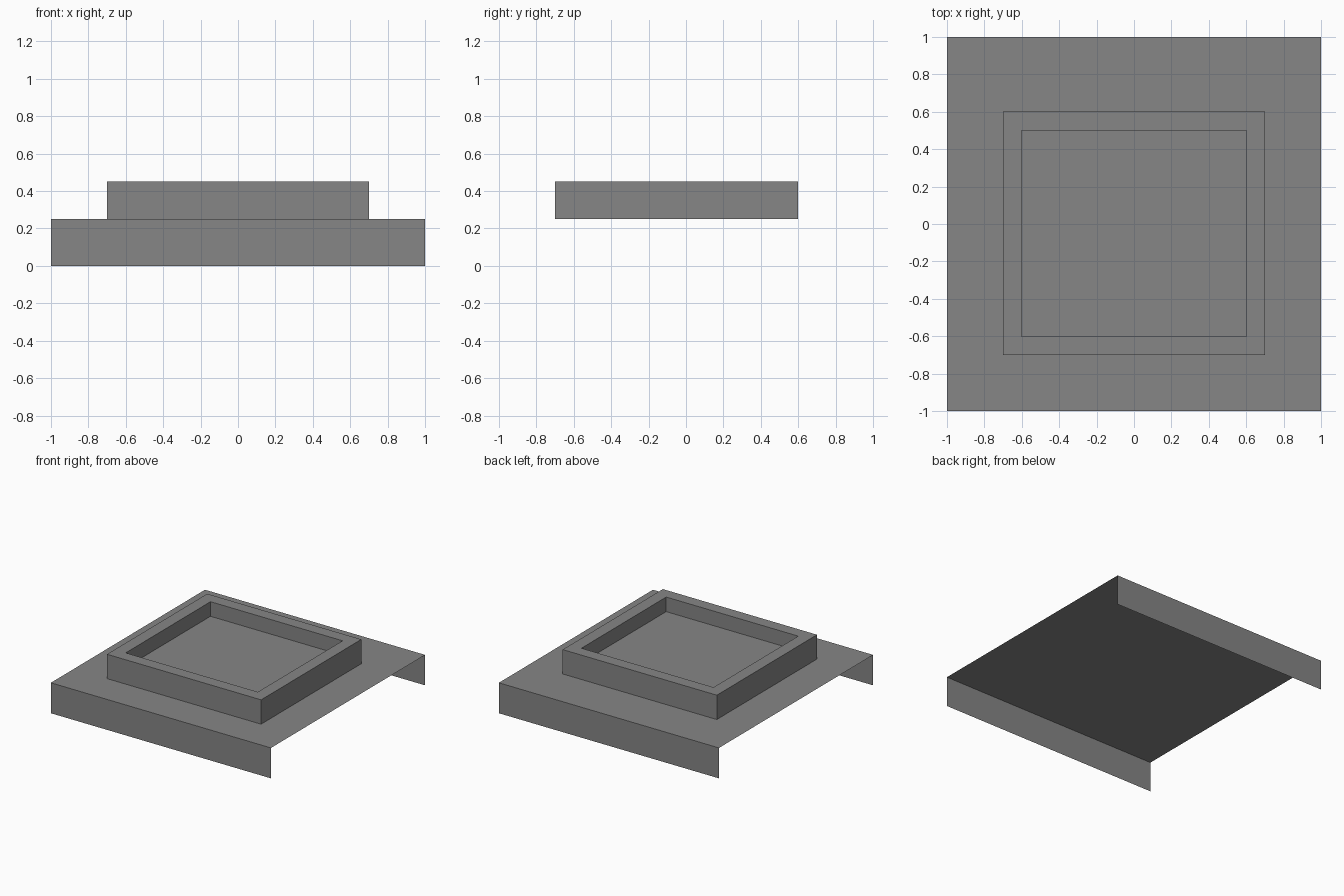
import bpy
import bmesh

old = bpy.data.objects.get("Cube")
if old:
    bpy.data.objects.remove(old, do_unlink=True)

# One plain grey for everything
grey = bpy.data.materials.new("plain grey")
grey.use_nodes = True
colour = (0.24, 0.24, 0.24, 1)
grey.diffuse_color = colour
grey.node_tree.nodes["Principled BSDF"].inputs["Base Color"].default_value = colour

DECK_Z, RIM_Z, FILL_Z = 0.25, 0.45, 0.33


def finish(name, bm):
    mesh = bpy.data.meshes.new(name)
    bm.to_mesh(mesh)
    bm.free()
    mesh.materials.append(grey)
    obj = bpy.data.objects.new(name, mesh)
    bpy.context.collection.objects.link(obj)
    return obj


def rectangle(bm, half_x, y0, y1, z):
    corners = [(-half_x, y0), (half_x, y0), (half_x, y1), (-half_x, y1)]
    return [bm.verts.new((x, y, z)) for x, y in corners]


def bridge(bm, lower, upper):
    for i in range(4):
        j = (i + 1) % 4
        bm.faces.new((lower[i], lower[j], upper[j], upper[i]))


# Thin deck folded down at the front and back edges, open at the sides
bm = bmesh.new()
profile = [(-1, 0), (-1, DECK_Z), (1, DECK_Z), (1, 0)]
left = [bm.verts.new((-1, y, z)) for y, z in profile]
right = [bm.verts.new((1, y, z)) for y, z in profile]
for i in range(3):
    bm.faces.new((left[i], right[i], right[i + 1], left[i + 1]))
finish("folded_deck", bm)

# Raised rectangular rim
bm = bmesh.new()
outer_low = rectangle(bm, 0.7, -0.7, 0.6, DECK_Z)
outer_top = rectangle(bm, 0.7, -0.7, 0.6, RIM_Z)
inner_top = rectangle(bm, 0.6, -0.6, 0.5, RIM_Z)
inner_low = rectangle(bm, 0.6, -0.6, 0.5, DECK_Z)
rings = [outer_low, outer_top, inner_top, inner_low]
for k in range(4):
    bridge(bm, rings[k], rings[(k + 1) % 4])
finish("raised_rim", bm)

# Sunken panel filling the rim
bm = bmesh.new()
low = rectangle(bm, 0.6, -0.6, 0.5, DECK_Z)
top = rectangle(bm, 0.6, -0.6, 0.5, FILL_Z)
bridge(bm, low, top)
bm.faces.new(top)
bm.faces.new(low[::-1])
finish("sunken_panel", bm)
